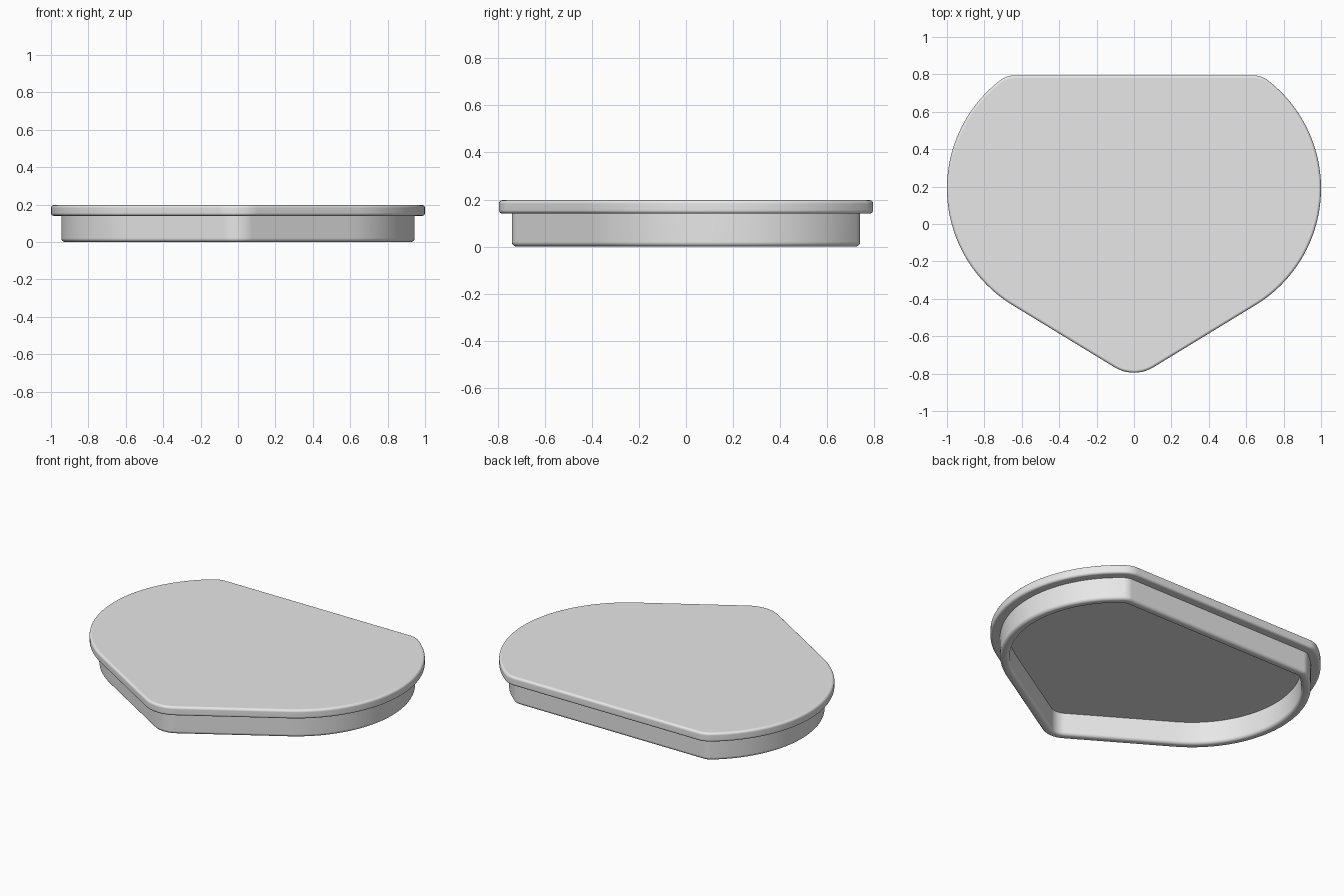
import bpy, bmesh
from math import sin, cos, pi, radians, sqrt, atan2

cube = bpy.data.objects.get("Cube")
if cube:
    bpy.data.objects.remove(cube, do_unlink=True)

grey = bpy.data.materials.new("light_grey")
grey.use_nodes = True
grey.diffuse_color = (0.8, 0.8, 0.8, 1)
grey.node_tree.nodes["Principled BSDF"].inputs["Base Color"].default_value = (0.8, 0.8, 0.8, 1)

# Outline dimensions: side arcs, rounded back corners, rounded front point
SIDE_X, SIDE_Y, SIDE_R = 0.27, 0.19, 0.73
BACK_Y, CORNER_R, TIP_R = 0.795, 0.13, 0.2
SLOPE = radians(31)
CORNER_Y = BACK_Y - CORNER_R
CORNER_X = SIDE_X + sqrt((SIDE_R - CORNER_R) ** 2 - (CORNER_Y - SIDE_Y) ** 2)
JOIN = atan2(CORNER_Y - SIDE_Y, CORNER_X - SIDE_X)
TIP_Y = -BACK_Y + TIP_R


def arc(cx, cy, r, a0, a1, n):
    return [(cx + r * cos(a0 + (a1 - a0) * i / n), cy + r * sin(a0 + (a1 - a0) * i / n))
            for i in range(n + 1)]


def outline(d):
    """Counter-clockwise outline, moved inward by d."""
    half = arc(0, TIP_Y, TIP_R - d, -pi / 2, SLOPE - pi / 2, 8)
    half += arc(SIDE_X, SIDE_Y, SIDE_R - d, SLOPE - pi / 2, JOIN, 48)
    half += arc(CORNER_X, CORNER_Y, CORNER_R - d, JOIN, pi / 2, 8)[1:]
    return half + [(-x, y) for x, y in reversed(half[1:])]


def rounded(d, z, r, a0, a1, n=5):
    """Quarter-round edge profile as (inset, height) pairs."""
    return arc(d, z, r, radians(a0), radians(a1), n)


def loft(name, profile, caps):
    """Sweep an (inset, height) profile around the outline."""
    bm = bmesh.new()
    rings = [[bm.verts.new((x, y, z)) for x, y in outline(d)] for d, z in profile]
    for low, high in zip(rings, rings[1:]):
        for i in range(len(low)):
            j = (i + 1) % len(low)
            bm.faces.new((low[i], low[j], high[j], high[i]))
    if caps:
        bm.faces.new(rings[0][::-1])
        bm.faces.new(rings[-1])
    for f in bm.faces:
        f.smooth = True
    mesh = bpy.data.meshes.new(name)
    bm.to_mesh(mesh)
    bm.free()
    mesh.materials.append(grey)
    obj = bpy.data.objects.new(name, mesh)
    bpy.context.collection.objects.link(obj)
    bpy.ops.object.select_all(action='DESELECT')
    obj.select_set(True)
    bpy.context.view_layer.objects.active = obj
    bpy.ops.object.shade_smooth_by_angle(angle=radians(35))
    weighted = obj.modifiers.new("flat_face_normals", 'WEIGHTED_NORMAL')
    weighted.keep_sharp = True
    return obj


# Overhanging top plate with softened edges
TOP, UNDER, EDGE = 0.197, 0.14, 0.015
loft("top_plate",
     rounded(EDGE, UNDER + EDGE, EDGE, 270, 180) + rounded(EDGE, TOP - EDGE, EDGE, 180, 90),
     True)

# Hollow skirt below the plate, open underneath, with a rounded lower lip
OUTER, INNER, LIP = 0.055, 0.11, 0.02
loft("skirt_wall",
     [(INNER, UNDER + 0.005)]
     + rounded(INNER - LIP, LIP, LIP, 360, 270)
     + rounded(OUTER + LIP, LIP, LIP, 270, 180)
     + [(OUTER, UNDER + 0.005)],
     False)
